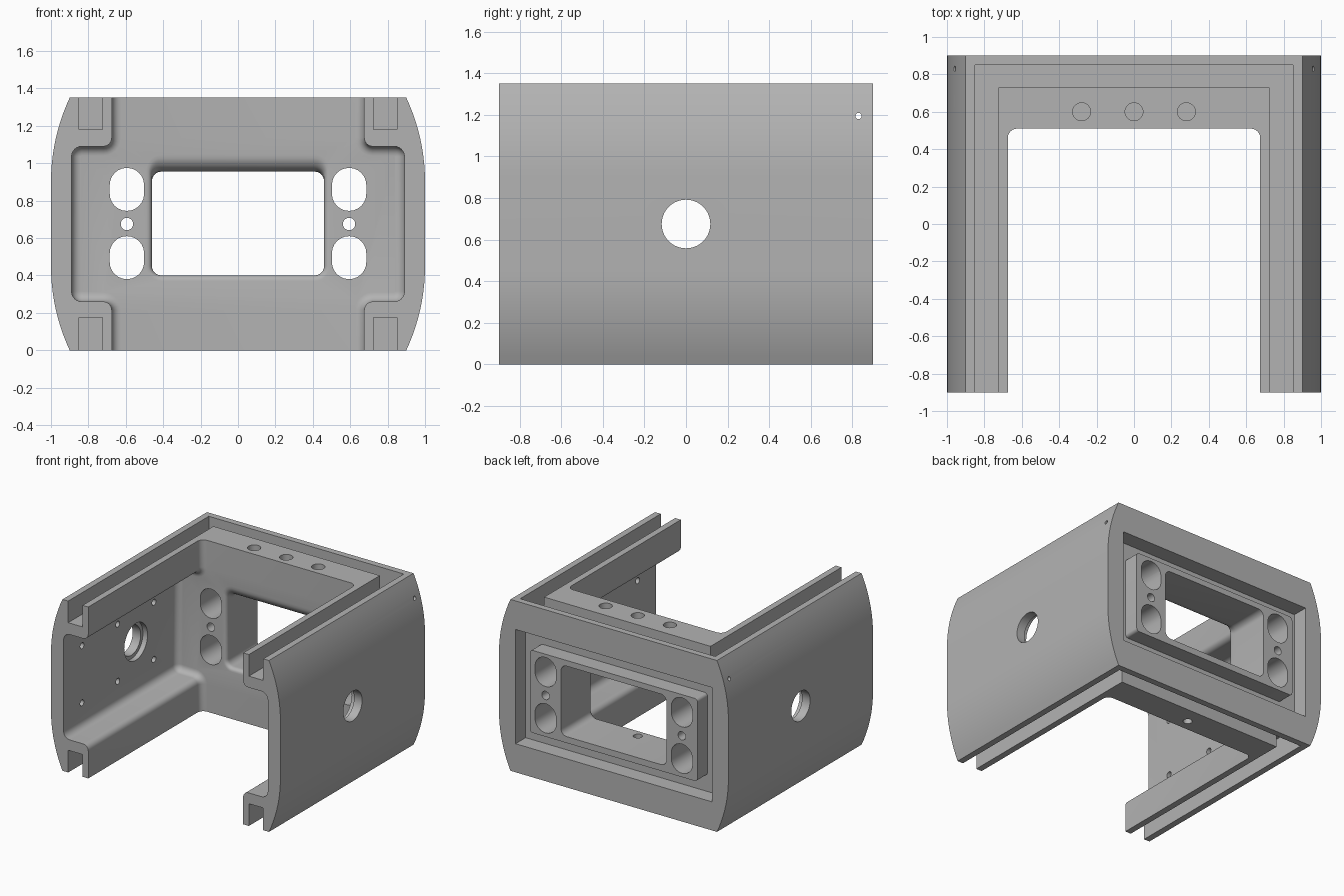
import bpy, bmesh
from math import sin, cos, pi, sqrt, asin
from mathutils import Vector

if "Cube" in bpy.data.objects:
    bpy.data.objects.remove(bpy.data.objects["Cube"])

metal = bpy.data.materials.new("satin grey")
metal.use_nodes = True
metal.diffuse_color = (0.45, 0.45, 0.45, 1)
metal.node_tree.nodes["Principled BSDF"].inputs["Base Color"].default_value = metal.diffuse_color

MID = 0.675  # height of the horizontal symmetry plane


def loft(name, rings):
    """Closed solid through matching rings of 3D points."""
    bm = bmesh.new()
    rows = [[bm.verts.new(p) for p in ring] for ring in rings]
    n = len(rows[0])
    for a, b in zip(rows, rows[1:]):
        for i in range(n):
            j = (i + 1) % n
            bm.faces.new((a[i], a[j], b[j], b[i]))
    bm.faces.new(rows[0])
    bm.faces.new(rows[-1])
    bmesh.ops.recalc_face_normals(bm, faces=bm.faces)
    mesh = bpy.data.meshes.new(name)
    bm.to_mesh(mesh)
    bm.free()
    obj = bpy.data.objects.new(name, mesh)
    bpy.context.collection.objects.link(obj)
    mesh.materials.append(metal)
    return obj


def prism(name, pts, axis, a, b):
    """Extrude a 2D outline along x, y or z."""
    place = {"x": lambda p, t: (t, p[0], p[1]),
             "y": lambda p, t: (p[0], t, p[1]),
             "z": lambda p, t: (p[0], p[1], t)}[axis]
    return loft(name, [[place(p, t) for p in pts] for t in (a, b)])


def rounded(corners, steps=6):
    """Outline from right-angled corners (x, y, radius)."""
    out = []
    for i, (x, y, r) in enumerate(corners):
        p = Vector((x, y))
        if r <= 0:
            out.append(p)
            continue
        u = (Vector(corners[i - 1][:2]) - p).normalized()
        v = (Vector(corners[(i + 1) % len(corners)][:2]) - p).normalized()
        c = p + r * (u + v)
        for k in range(steps + 1):
            t = pi / 2 * k / steps
            out.append(c - r * (v * cos(t) + u * sin(t)))
    return out


def box2d(x0, x1, y0, y1, r=0):
    return rounded([(x0, y0, r), (x1, y0, r), (x1, y1, r), (x0, y1, r)])


def circle(cx, cy, r, n=32):
    return [(cx + r * cos(2 * pi * i / n), cy + r * sin(2 * pi * i / n)) for i in range(n)]


def cut(target, cutter):
    mod = target.modifiers.new("cut", "BOOLEAN")
    mod.operation = "DIFFERENCE"
    mod.solver = "EXACT"
    mod.object = cutter
    bpy.context.view_layer.objects.active = target
    bpy.ops.object.modifier_apply(modifier=mod.name)
    bpy.data.objects.remove(cutter)


# Outer shell: straight flank in the middle, arcs towards top and bottom
rise, bulge = 0.45, 0.1
R = (rise ** 2 + bulge ** 2) / (2 * bulge)
arc = [(1 - R + R * cos(t), 0.9 + R * sin(t))
       for t in [asin(rise / R) * k / 10 for k in range(11)]]
flank = [(x, 2 * MID - z) for x, z in reversed(arc)] + arc
body = prism("housing", flank + [(-x, z) for x, z in reversed(flank)], "y", -0.9, 0.9)


# Front cavity with overhanging lips and a filleted rear wall
def cavity_outline(o):
    half = [(0.675 - o, -0.1, 0), (0.675 - o, 0.26 + o, 0.045 + o), (0.89 - o, 0.26 + o, 0.055 - o)]
    side = half + [(x, 2 * MID - z, r) for x, z, r in reversed(half)]
    return rounded(side + [(-x, z, r) for x, z, r in reversed(side)])


fillet, back = 0.05, 0.51
rings = [[(p[0], -1, p[1]) for p in cavity_outline(0)]]
for k in range(7):
    t = pi / 2 * k / 6
    rings.append([(p[0], back - fillet * (1 - sin(t)), p[1])
                  for p in cavity_outline(fillet * (1 - cos(t)))])
cut(body, loft("cavity", rings))

# U-shaped grooves in the top and bottom rails
groove = [(-0.85, -1), (-0.725, -1), (-0.725, 0.73), (0.725, 0.73),
          (0.725, -1), (0.85, -1), (0.85, 0.85), (-0.85, 0.85)]
for z0, z1 in ((1.18, 1.5), (-0.15, 0.175)):
    cut(body, prism("groove", groove, "z", z0, z1))

# Rear recess around a flush raised block
recess = prism("recess", box2d(-0.855, 0.855, 0.225, 1.125), "y", 0.775, 1)
cut(recess, prism("raised_block", box2d(-0.73, 0.73, 0.35, 1.0, 0.025), "y", 0.7, 1.1))
cut(body, recess)


# Window with rounded front edges, broadest along the top
def flare(r, d):
    return r - sqrt(r * r - (r - d) ** 2) if d < r else 0


rings = []
for y, d in [(0.45, 0)] + [(back + d, d) for d in (0, .002, .005, .01, .02, .03, .045, .065, .09)] + [(1, 1)]:
    s, top = flare(0.03, d), flare(0.09, d)
    rings.append([(p[0], y, p[1]) for p in
                  box2d(-0.46 - s, 0.46 + s, 0.4 - s, 0.955 + top, 0.05 + s)])
cut(body, loft("window", rings))

for s in (-1, 1):
    # Oblong openings and pin hole beside the window
    for zc in (MID - 0.18, MID + 0.185):
        cut(body, prism("oblong", box2d(s * 0.594 - 0.092, s * 0.594 + 0.092,
                                        zc - 0.115, zc + 0.115, 0.0915), "y", 0.4, 1))
    cut(body, prism("pin_hole", circle(s * 0.594, MID, 0.033), "y", 0.4, 1))
    # Flank port with an inner counterbore
    cut(body, prism("port", circle(0, MID, 0.117, 48), "x", s * 0.8, s * 1.1))
    cut(body, prism("counterbore", circle(0, MID, 0.145, 48), "x", s * 0.8, s * 0.93))
    # Blind screw holes on the inner wall
    for y in (-0.67, -0.225, 0.225):
        for dz in (-0.225, 0.225):
            cut(body, prism("screw_hole", circle(y, MID + dz, 0.024, 16), "x", s * 0.8, s * 0.95))
    # Set screw hole into the groove
    cut(body, prism("set_screw_hole", circle(0.83, 1.195, 0.015, 16), "x", s * 0.84, s * 1.1))

# Holes in the top bridge and the drain in the bottom bridge
for x in (-0.28, 0, 0.28):
    cut(body, prism("top_hole", circle(x, 0.6, 0.048), "z", 1.15, 1.5))
cut(body, prism("drain_hole", circle(0, 0.6, 0.033), "z", -0.1, 0.5))

bpy.ops.object.select_all(action="DESELECT")
body.select_set(True)
bpy.context.view_layer.objects.active = body
bpy.ops.object.shade_smooth_by_angle(angle=pi / 6)
